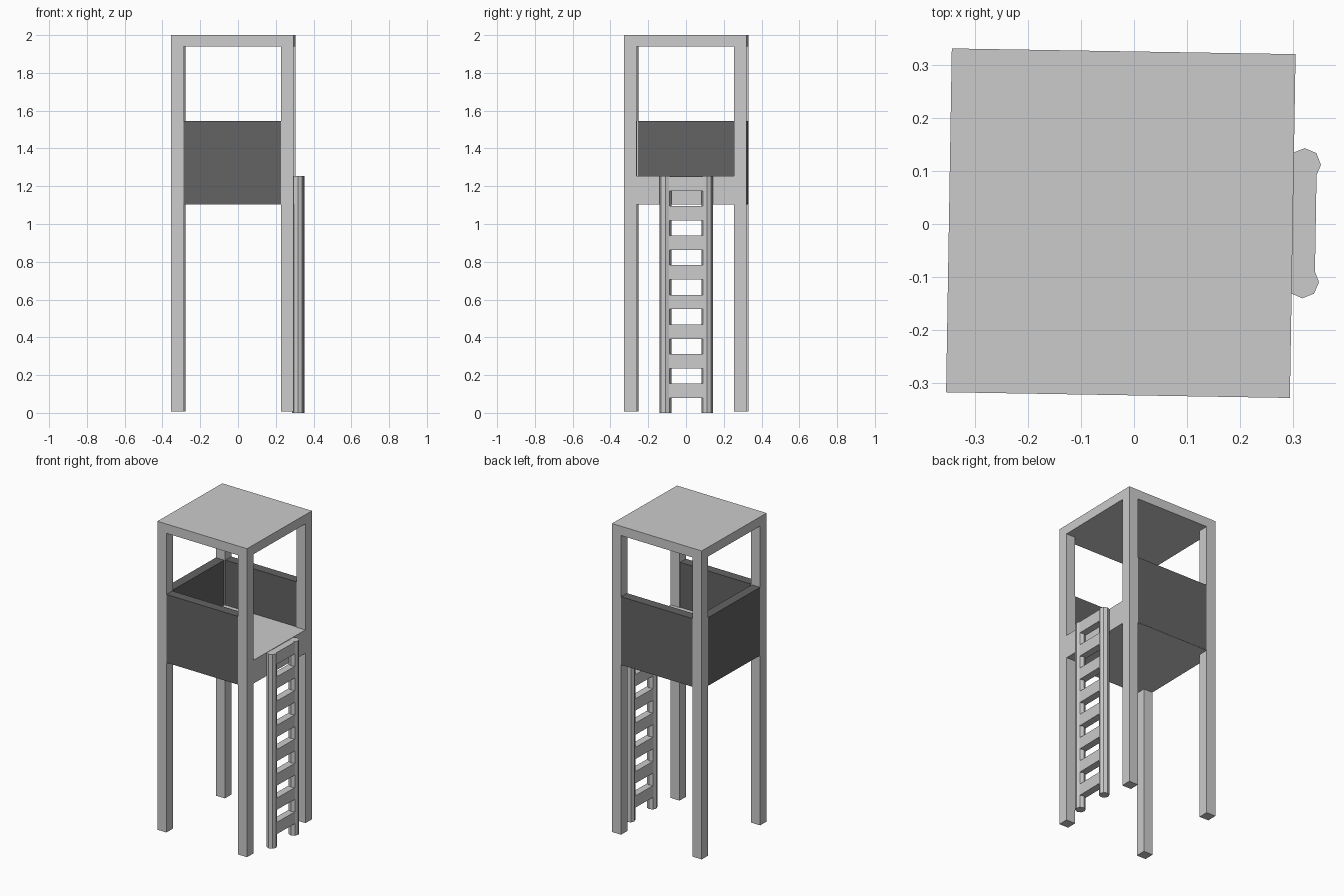
import bpy, bmesh, math
from mathutils import Matrix, Vector

if "Cube" in bpy.data.objects:
    bpy.data.objects.remove(bpy.data.objects["Cube"])

# Whole tower sits slightly turned and off-centre
PLACE = Matrix.Translation((-0.0248, 0.0015, 0)) @ Matrix.Rotation(math.radians(-0.95), 4, 'Z')
H = 0.324          # half width of the tower
W = 0.065          # post width
T = 0.06           # panel thickness


def material(name, v):
    m = bpy.data.materials.new(name)
    m.diffuse_color = (v, v, v, 1)
    m.use_nodes = True
    m.node_tree.nodes["Principled BSDF"].inputs["Base Color"].default_value = m.diffuse_color
    return m


light = material("light grey", 0.6)
dark = material("dark grey", 0.125)


def finish(name, bm, mat):
    bm.transform(PLACE)
    me = bpy.data.meshes.new(name)
    bm.to_mesh(me)
    bm.free()
    me.materials.append(mat)
    ob = bpy.data.objects.new(name, me)
    bpy.context.collection.objects.link(ob)
    return ob


def box(name, lo, hi, mat):
    lo, hi = Vector(lo), Vector(hi)
    bm = bmesh.new()
    bmesh.ops.create_cube(bm, size=1, matrix=Matrix.Translation((lo + hi) / 2)
                          @ Matrix.Diagonal((*(hi - lo), 1)))
    return finish(name, bm, mat)


# Corner posts
I = H - W
for sx, nx in ((-1, "left"), (1, "right")):
    for sy, ny in ((-1, "front"), (1, "back")):
        xs, ys = sorted((sx * I, sx * H)), sorted((sy * I, sy * H))
        box(f"{ny}_{nx}_post", (xs[0], ys[0], 0.008), (xs[1], ys[1], 1.94), light)

# Roof slab and thick floor
box("roof", (-H, -H, 1.94), (H, H, 2.0), light)
e = H - 0.001
box("floor", (-e, -e, 1.104), (e, e, 1.255), light)

# Dark guard panels on three sides, open at the ladder
z0, z1 = 1.105, 1.545
box("front_panel", (-I, -H, z0), (I, -H + T, z1), dark)
box("back_panel", (-I, H - T, z0), (I, H, z1), dark)
box("left_panel", (-H, -I, z0), (-H + T, I, z1), dark)

# Ladder: two octagonal rails and eight flat rungs
LX, LY, S, TOP = 0.3443, 0.0057, 0.1105, 1.253
for s, n in ((-1, "front"), (1, "back")):
    bm = bmesh.new()
    bmesh.ops.create_cone(bm, cap_ends=True, segments=8, radius1=0.031, radius2=0.031,
                          depth=TOP, matrix=Matrix.Translation((LX, LY + s * S, TOP / 2)))
    finish(f"{n}_ladder_rail", bm, light)
for i in range(8):
    z = 0.079 + i * 0.1567
    box(f"ladder_rung_{i + 1}", (LX - 0.023, LY - S, z), (LX + 0.023, LY + S, z + 0.076), light)
